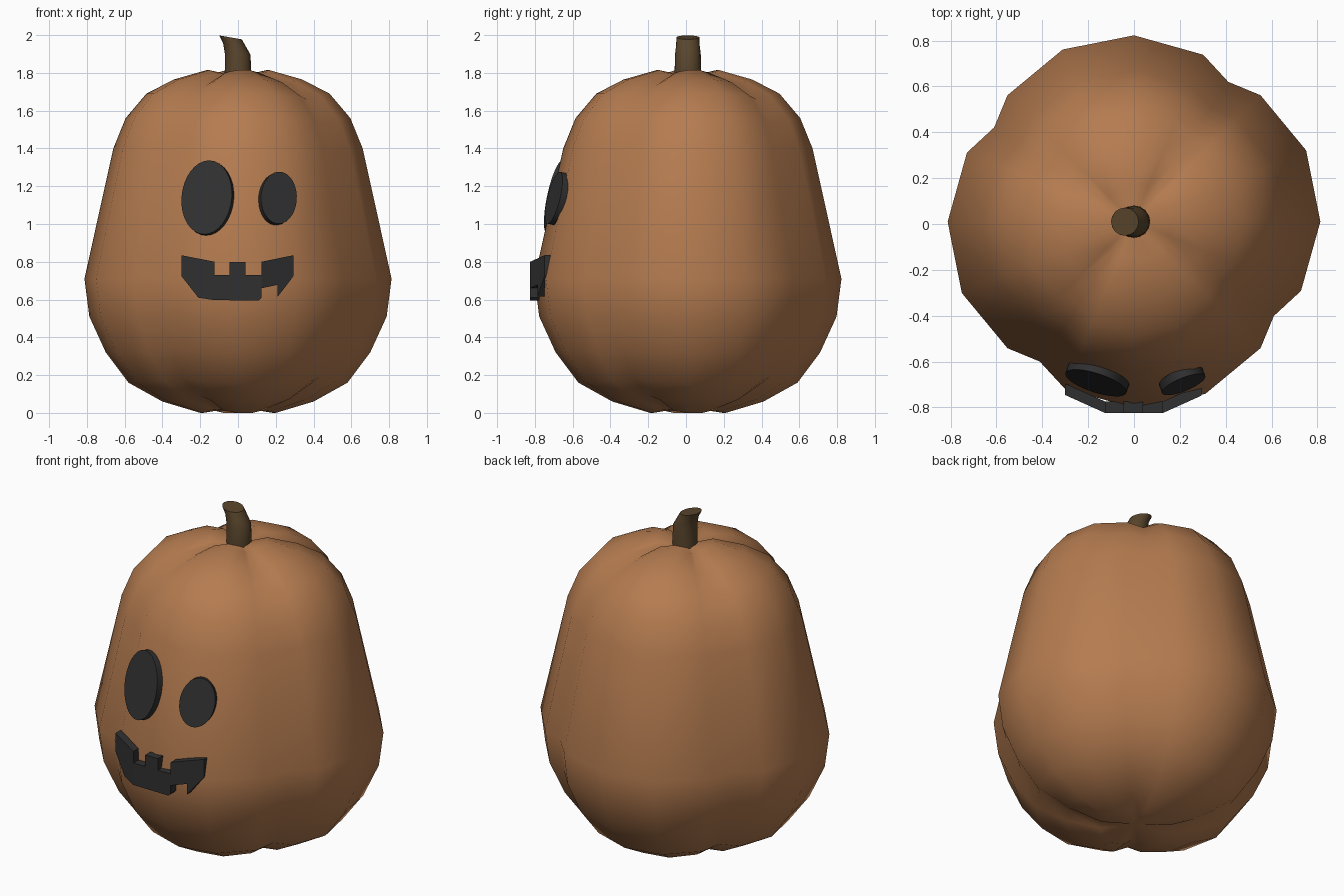
import bpy, bmesh
from math import sin, cos, pi, radians
from mathutils import Matrix, Vector

if "Cube" in bpy.data.objects:
    bpy.data.objects.remove(bpy.data.objects["Cube"])

CY = 0.01  # body centre in y


def material(name, rgb):
    m = bpy.data.materials.new(name)
    m.diffuse_color = (*rgb, 1)
    m.use_nodes = True
    m.node_tree.nodes["Principled BSDF"].inputs["Base Color"].default_value = m.diffuse_color
    return m


orange = material("orange_skin", (0.46, 0.20, 0.08))
brown = material("stem_brown", (0.10, 0.06, 0.025))
dark = material("face_dark", (0.03, 0.03, 0.03))


def finish(name, bm, mat, smooth=None):
    bmesh.ops.recalc_face_normals(bm, faces=bm.faces)
    mesh = bpy.data.meshes.new(name)
    bm.to_mesh(mesh)
    bm.free()
    mesh.materials.append(mat)
    ob = bpy.data.objects.new(name, mesh)
    bpy.context.collection.objects.link(ob)
    if smooth:
        bpy.ops.object.select_all(action='DESELECT')
        ob.select_set(True)
        bpy.context.view_layer.objects.active = ob
        bpy.ops.object.shade_smooth_by_angle(angle=radians(smooth))
    return ob


def loft(bm, rings):
    for a, b in zip(rings, rings[1:]):
        n = len(a)
        for i in range(n):
            j = (i + 1) % n
            bm.faces.new((a[i], a[j], b[j], b[i]))


def fan(bm, ring, tip):
    v = bm.verts.new(tip)
    for i in range(len(ring)):
        bm.faces.new((ring[i], ring[(i + 1) % len(ring)], v))


# Body: four identical lobes, each a quarter turn ending in a groove
lobe = [(0, 1.0), (22.5, 1.0), (45, 0.96), (56, 0.905), (67.5, 0.97)]
profile = [(0.20, 0.0), (0.40, 0.06), (0.58, 0.16), (0.70, 0.32), (0.787, 0.51),
           (0.813, 0.71), (0.66, 1.40), (0.595, 1.56), (0.485, 1.69),
           (0.34, 1.765), (0.165, 1.815)]
bm = bmesh.new()
rings = []
for r, z in profile:
    ring = []
    for q in range(4):
        for deg, f in lobe:
            a = radians(deg + 90 * q)
            zz = 0.9 + (z - 0.9) * (1 - 0.4 * (1 - f))
            ring.append(bm.verts.new((r * f * cos(a), CY + r * f * sin(a), zz)))
    rings.append(ring)
loft(bm, rings)
fan(bm, rings[0], (0, CY, 0.03))
fan(bm, rings[-1], (0, CY, 1.78))
finish("pumpkin_body", bm, orange, 120)

# Stem: round sections (x, z, radius, tilt) bending to the left
bm = bmesh.new()
rings = []
for x, z, r, tilt in [(0, 1.76, 0.071, 0), (0, 1.82, 0.07, 0), (-0.002, 1.90, 0.068, 3),
                      (-0.018, 1.948, 0.062, 10), (-0.04, 1.988, 0.061, 10)]:
    rot = Matrix.Rotation(radians(tilt), 3, 'Y')
    rings.append([bm.verts.new(Vector((x, CY, z)) + rot @ Vector(
        (r * cos(i * pi / 8), r * sin(i * pi / 8), 0))) for i in range(16)])
loft(bm, rings)
bm.faces.new(rings[0])
bm.faces.new(rings[-1])
finish("stem", bm, brown, 40)


# Eyes: oval discs leaning back with the body surface
def eye(name, centre, half_w, half_h, yaw, roll):
    bm = bmesh.new()
    bmesh.ops.create_cone(bm, cap_ends=True, segments=32, radius1=1, radius2=1, depth=1)
    m = (Matrix.Translation(centre) @ Matrix.Rotation(radians(yaw), 4, 'Z')
         @ Matrix.Rotation(radians(-12), 4, 'X') @ Matrix.Rotation(radians(roll), 4, 'Y')
         @ Matrix.Diagonal((half_w, 1, half_h, 1))
         @ Matrix.Diagonal((1, 0.04, 1, 1)) @ Matrix.Rotation(pi / 2, 4, 'X'))
    bmesh.ops.transform(bm, matrix=m, verts=bm.verts)
    finish(name, bm, dark, 40)


eye("left_eye", (-0.16, -0.675, 1.137), 0.14, 0.20, -18, 0)
eye("right_eye", (0.21, -0.682, 1.135), 0.10, 0.142, 20, 10)

# Mouth: three flat panels, the outer ones bent back around the body
panels = [
    [(-.30, .835), (-.125, .80), (-.125, .73), (-.125, .597), (-.21, .61), (-.30, .725)],
    [(-.125, .73), (-.045, .73), (-.045, .80), (.04, .80), (.04, .73), (.125, .73),
     (.125, .66), (.125, .61), (.11, .595), (-.125, .597)],
    [(.125, .80), (.295, .835), (.295, .725), (.21, .615), (.21, .678), (.125, .66),
     (.125, .73)],
]
bm = bmesh.new()
for p in panels:
    bm.faces.new([bm.verts.new((x, -0.825 + 0.45 * max(0, abs(x) - 0.125), z)) for x, z in p])
bmesh.ops.remove_doubles(bm, verts=bm.verts, dist=0.0005)
bmesh.ops.recalc_face_normals(bm, faces=bm.faces)
back = bmesh.ops.extrude_face_region(bm, geom=bm.faces[:], use_keep_orig=True)
bmesh.ops.translate(bm, vec=(0, 0.05, 0),
                    verts=[v for v in back["geom"] if isinstance(v, bmesh.types.BMVert)])
finish("mouth", bm, dark)
